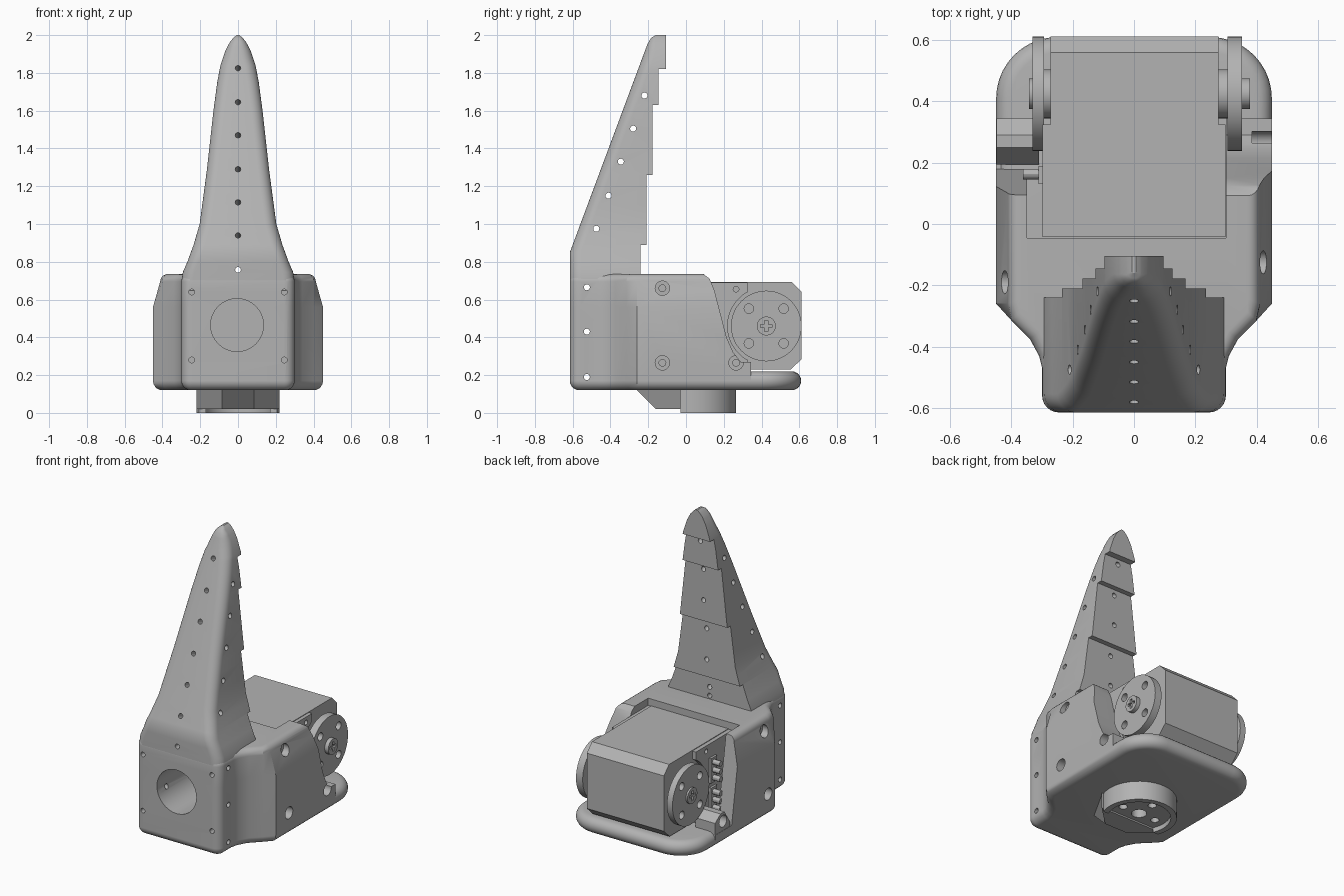
import bpy, bmesh, math
from mathutils import Vector, Matrix

if "Cube" in bpy.data.objects:
    bpy.data.objects.remove(bpy.data.objects["Cube"], do_unlink=True)

grey = bpy.data.materials.new("plain grey")
grey.use_nodes = True
GREY = (0.45, 0.45, 0.45, 1)
grey.diffuse_color = GREY
grey.node_tree.nodes["Principled BSDF"].inputs["Base Color"].default_value = GREY
X, Y, Z = Vector((1, 0, 0)), Vector((0, 1, 0)), Vector((0, 0, 1))


def finish(name, bm):
    bmesh.ops.recalc_face_normals(bm, faces=bm.faces[:])
    mesh = bpy.data.meshes.new(name)
    bm.to_mesh(mesh)
    bm.free()
    mesh.materials.append(grey)
    ob = bpy.data.objects.new(name, mesh)
    bpy.context.collection.objects.link(ob)
    return ob


def loft(name, rings):
    """Skin a stack of equal rings and cap both ends."""
    bm = bmesh.new()
    rows = [[bm.verts.new(p) for p in ring] for ring in rings]
    n = len(rows[0])
    for a, b in zip(rows, rows[1:]):
        for i in range(n):
            j = (i + 1) % n
            bm.faces.new((a[i], a[j], b[j], b[i]))
    bm.faces.new(rows[0][::-1])
    bm.faces.new(rows[-1])
    return finish(name, bm)


def side_prism(name, profile, x0, x1):
    """Extrude a (y, z) profile along x."""
    return loft(name, [[(x, y, z) for y, z in profile] for x in (x0, x1)])


def box(name, x0, x1, y0, y1, z0, z1):
    return side_prism(name, [(y0, z0), (y1, z0), (y1, z1), (y0, z1)], x0, x1)


def rods(name, items, sides=24):
    """Cylinders given as (centre, direction, radius, length)."""
    bm = bmesh.new()
    for c, d, r, length in items:
        m = Matrix.Translation(c) @ d.to_track_quat('Z', 'Y').to_matrix().to_4x4()
        bmesh.ops.create_cone(bm, cap_ends=True, segments=sides, radius1=r,
                              radius2=r, depth=length, matrix=m)
    return finish(name, bm)


def cut(target, *cutters):
    bpy.context.view_layer.objects.active = target
    for c in cutters:
        c.hide_render = True
        mod = target.modifiers.new("cut", 'BOOLEAN')
        mod.operation, mod.solver, mod.object = 'DIFFERENCE', 'EXACT', c
        bpy.ops.object.modifier_apply(modifier=mod.name)


def drop(*obs):
    for o in obs:
        bpy.data.objects.remove(o, do_unlink=True)


def arc(cx, cy, r, a0, a1, n=8):
    return [(cx + r * math.cos(math.radians(a0 + (a1 - a0) * k / n)),
             cy + r * math.sin(math.radians(a0 + (a1 - a0) * k / n)))
            for k in range(n + 1)]


def inset(pts, d):
    out = []
    for i, p in enumerate(pts):
        p0, p1, p2 = Vector(pts[i - 1]), Vector(p), Vector(pts[(i + 1) % len(pts)])
        e, f = (p1 - p0).normalized(), (p2 - p1).normalized()
        n1, n2 = Vector((-e.y, e.x)), Vector((-f.y, f.x))
        out.append(p1 + (n1 + n2) * d / (1 + n1.dot(n2)))
    return out


def lerp(table, z):
    for (a, u), (b, v) in zip(table, table[1:]):
        if z <= b:
            return u + (v - u) * max(0, z - a) / (b - a)
    return table[-1][1]


def plan(back):
    """Housing outline: narrow nose, flared shoulders, given back half."""
    half = arc(0.245, -0.56, 0.055, -90, 0, 6) + [
        (0.30, -0.47), (0.31, -0.43), (0.34, -0.375), (0.40, -0.315), (0.45, -0.26)] + back
    return half + [(-x, y) for x, y in reversed(half)]


# base plate with fully rounded rim
outline = plan(arc(0.25, 0.41, 0.2, 0, 90, 10))
R = 0.05
rings = []
for k in range(11):
    a = math.pi * k / 10
    z = 0.17 - R * math.cos(a)
    rings.append([(p[0], p[1], z) for p in inset(outline, R * (1 - math.sin(a)))])
base = loft("base_plate", rings)

# housing block with leaning shoulders and rounded top
outline = plan([(0.45, 0.345)])
levels = [(0.17, 0), (0.56, 0)]
levels += [(0.695 + 0.04 * math.sin(a), 0.04 * (1 - math.cos(a)))
           for a in (math.pi * k / 10 for k in range(6))]
rings = []
for z, d in levels:
    lim = lerp([(0.56, 0.45), (0.695, 0.412)], z) - d
    rings.append([(max(-lim, min(lim, p[0])), p[1], z) for p in inset(outline, d)])
housing = loft("housing", rings)
tools = [
    box("servo_pocket", -0.35, 0.30, -0.045, 0.5, 0.21, 0.9),
    side_prism("right_slope", [(0.09, 0.8), (0.09, 0.737), (0.125, 0.71), (0.15, 0.65),
                               (0.215, 0.40), (0.25, 0.32), (0.29, 0.27), (0.5, 0.27),
                               (0.5, 0.8)], 0.2, 0.6),
    side_prism("left_slope", [(0.085, 0.8), (0.10, 0.70), (0.18, 0.205), (0.5, 0.205),
                              (0.5, 0.8)], -0.6, -0.2)]
cut(housing, *tools)
drop(*tools)

# screw lug beside the open wall
lug = side_prism("screw_lug", [(0.195, 0.18), (0.195, 0.235), (0.25, 0.32), (0.29, 0.32),
                               (0.345, 0.28), (0.345, 0.18)], -0.448, -0.31)

# tapered finger with stepped back
WIDTH = [(0.70, 0.298), (0.745, 0.292), (0.80, 0.268), (0.89, 0.235), (1.0, 0.203),
         (1.285, 0.165), (1.6, 0.13), (1.75, 0.11), (1.84, 0.093), (1.92, 0.066),
         (1.965, 0.042), (1.99, 0.02), (2.0, 0.006)]
FRONT = [(0.70, -0.615), (0.85, -0.615), (1.95, -0.205), (1.985, -0.185), (2.0, -0.16)]
BACK = [(0.89, -0.24), (1.26, -0.21), (1.63, -0.178), (1.82, -0.145), (2.0, -0.105)]


def section(z, back):
    w, f = lerp(WIDTH, z), lerp(FRONT, z)
    r = min(0.06, 0.8 * w, 0.8 * (back - f))
    half = arc(w - r, f + r, r, -90, 0, 7) + [(w, back)]
    return [(x, y, z) for x, y in half + [(-x, y) for x, y in reversed(half)]]


rings, low = [], 0.70
marks = sorted({z for z, _ in WIDTH + FRONT} | {0.95, 1.1, 1.2, 1.4, 1.5, 1.88, 1.94})
for top, back in BACK:
    for z in [low] + [m for m in marks if low < m < top] + [top]:
        rings.append(section(z, back))
    low = top
finger = loft("finger", rings)

# mounting holes through finger, housing and base
side_holes = rods("side_holes", [(Vector((0, y, z)), X, 0.016, 1.3) for y, z in (
    (-0.22, 1.68), (-0.28, 1.505), (-0.345, 1.33), (-0.41, 1.15), (-0.475, 0.975),
    (-0.525, 0.665), (-0.525, 0.43), (-0.525, 0.19))], 16)
inward = Vector((0, 0.937, -0.349))
slant_holes = rods("slant_holes", [
    (Vector((0, lerp(FRONT, z), z)) + inward * 0.18, inward, 0.015, 0.45)
    for z in (0.94, 1.115, 1.29, 1.47, 1.645, 1.825)], 16)
front_holes = rods("front_holes", [(Vector((0, -0.4, 0.757)), Y, 0.015, 0.7),
                                   (Vector((-0.005, -0.38, 0.465)), Y, 0.14, 0.55)] + [
    (Vector((x, -0.6, z)), Y, 0.015, 0.15) for x in (-0.245, 0.245) for z in (0.28, 0.64)], 32)
spots = [(1, -0.125, 0.66), (1, -0.125, 0.265), (1, 0.265, 0.265),
         (-1, -0.19, 0.66), (-1, -0.19, 0.265), (-1, 0.265, 0.265)]
bores = rods("counterbores", [(Vector((s * 0.44, y, z)), X, 0.038, 0.11) for s, y, z in spots])
pilots = rods("pilots", [(Vector((s * 0.38, y, z)), X, 0.018, 0.2) for s, y, z in spots], 16)
cut(finger, side_holes, slant_holes, front_holes)
cut(housing, side_holes, front_holes, bores, pilots)
cut(base, side_holes)
cut(lug, bores, pilots)
drop(side_holes, slant_holes, front_holes, bores, pilots)

# servo motor: chamfered core and wider case relieved around the horns
AXLE = Vector((0, 0.425, 0.46))
side_prism("servo_core", [(-0.04, 0.23), (0.555, 0.23), (0.612, 0.285), (0.612, 0.64),
                          (0.56, 0.694), (-0.04, 0.694)], -0.272, 0.275)
case = box("servo_case", -0.298, 0.298, -0.043, 0.325, 0.235, 0.69)
relief = rods("relief", [(AXLE, X, 0.205, 1)], 48)
case_holes = rods("case_holes", [(Vector((0.3, 0.265, 0.655)), X, 0.015, 0.06),
                                 (Vector((-0.3, 0.22, 0.655)), X, 0.015, 0.06)], 16)
cut(case, relief, case_holes)
drop(relief, case_holes)

# horn discs with hubs and cross-head screws
for label, s, x0, x1, tip in (("left", -1, 0.293, 0.332, 0.343), ("right", 1, 0.305, 0.352, 0.378)):
    disc = rods(label + "_horn", [(AXLE + X * s * (x0 + x1) / 2, X, 0.187, x1 - x0)], 48)
    holes = rods("horn_holes", [(AXLE + Vector((s * x1, a, b)), X, 0.025, 0.2)
                                for a in (-0.092, 0.092) for b in (-0.092, 0.092)])
    cut(disc, holes)
    rods(label + "_hub", [(AXLE + X * s * 0.285, X, 0.08, 0.06)], 32)
    screw = rods(label + "_screw", [(AXLE + X * s * (tip + 0.3) / 2, X, 0.05, tip - 0.3)], 32)
    y, z = AXLE.y, AXLE.z
    bars = [box("bar", s * tip - 0.015, s * tip + 0.015, y - a, y + a, z - b, z + b)
            for a, b in ((0.03, 0.009), (0.009, 0.03))]
    cut(screw, *bars)
    drop(holes, *bars)

# connector sockets and pins
for i, mid in enumerate((0.33, 0.52)):
    box(f"socket_{i + 1}", -0.312, -0.28, 0.13, 0.19, mid - 0.08, mid + 0.08)
    rods(f"pins_{i + 1}", [(Vector((-0.33, 0.163, mid + k * 0.05)), X, 0.017, 0.065)
                           for k in (-1, 0, 1)], 12)

# turntable under the base: recessed disc and sloped front wedge
C = Vector((0, 0.045, 0))
table = rods("turntable", [(C + Z * 0.065, Z, 0.22, 0.13)], 48)
recess = rods("recess", [(C, Z, 0.185, 0.06)], 48)
table_holes = rods("table_holes", [(C, Z, 0.045, 0.2)] + [
    (C + Vector((0.12 * math.cos(a), 0.12 * math.sin(a), 0)), Z, 0.025, 0.2)
    for a in (math.pi / 2 * k for k in range(4))])
front_trim = box("front_trim", -0.5, 0.5, -0.5, -0.03, -0.1, 0.2)
cut(table, recess, table_holes, front_trim)
drop(recess, table_holes, front_trim)
loft("turntable_wedge", [[(-0.22, -0.03, z), (-0.085, y, z), (0.085, y, z), (0.22, -0.03, z)]
                         for y, z in ((-0.16, 0.02), (-0.27, 0.13))])

# smooth shading with crisp edges
for ob in bpy.context.scene.objects:
    ob.select_set(ob.type == 'MESH')
bpy.context.view_layer.objects.active = base
bpy.ops.object.shade_smooth_by_angle(angle=math.radians(30))
